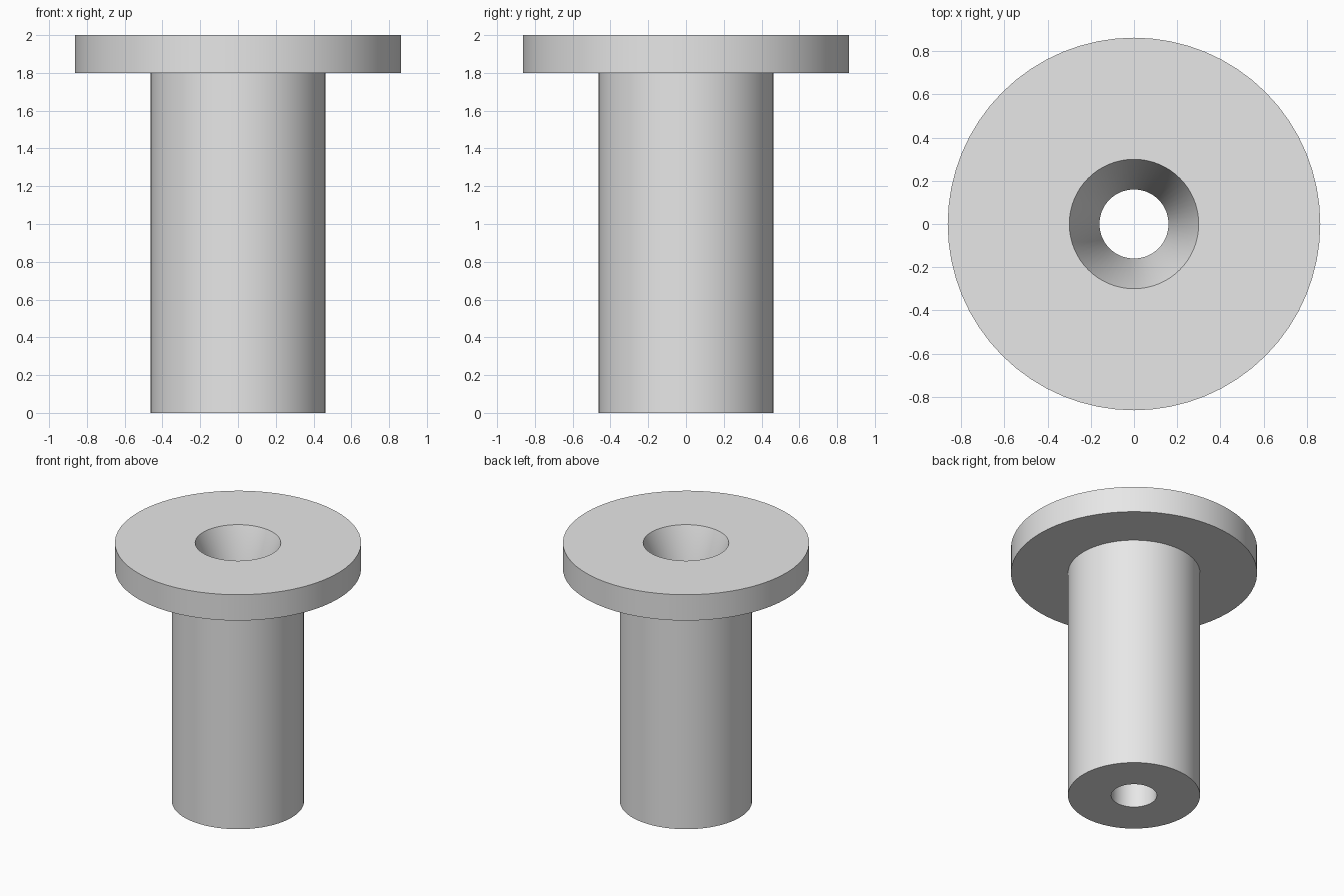
import bpy, bmesh, math
from mathutils import Matrix, Vector

cube = bpy.data.objects.get("Cube")
if cube:
    bpy.data.objects.remove(cube, do_unlink=True)

SEGMENTS = 64

# Plain grey material
grey = bpy.data.materials.new("light grey")
grey.use_nodes = True
colour = (0.8, 0.8, 0.8, 1)
grey.diffuse_color = colour
grey.node_tree.nodes["Principled BSDF"].inputs["Base Color"].default_value = colour


def lathe(name, profile):
    """Revolve a closed (radius, height) profile around the z axis."""
    bm = bmesh.new()
    rings = []
    for radius, height in profile:
        ring = bmesh.ops.create_circle(bm, segments=SEGMENTS, radius=radius,
                                       matrix=Matrix.Translation(Vector((0, 0, height))))
        rings.append(ring["verts"])
    for lower, upper in zip(rings, rings[1:] + rings[:1]):
        for i in range(SEGMENTS):
            j = (i + 1) % SEGMENTS
            bm.faces.new((lower[i], lower[j], upper[j], upper[i]))
    bmesh.ops.recalc_face_normals(bm, faces=bm.faces)
    mesh = bpy.data.meshes.new(name)
    bm.to_mesh(mesh)
    bm.free()
    mesh.materials.append(grey)
    obj = bpy.data.objects.new(name, mesh)
    bpy.context.collection.objects.link(obj)
    bpy.context.view_layer.objects.active = obj
    obj.select_set(True)
    bpy.ops.object.shade_smooth_by_angle(angle=math.radians(30))
    obj.select_set(False)
    return obj


# Flanged sleeve: shaft, flange, countersunk mouth and straight bore
shaft, flange, mouth, bore = 0.463, 0.863, 0.3, 0.16
lathe("flanged_bushing", [
    (bore, 0), (shaft, 0), (shaft, 1.8), (flange, 1.8),
    (flange, 2), (mouth, 2), (bore, 1.6),
])
